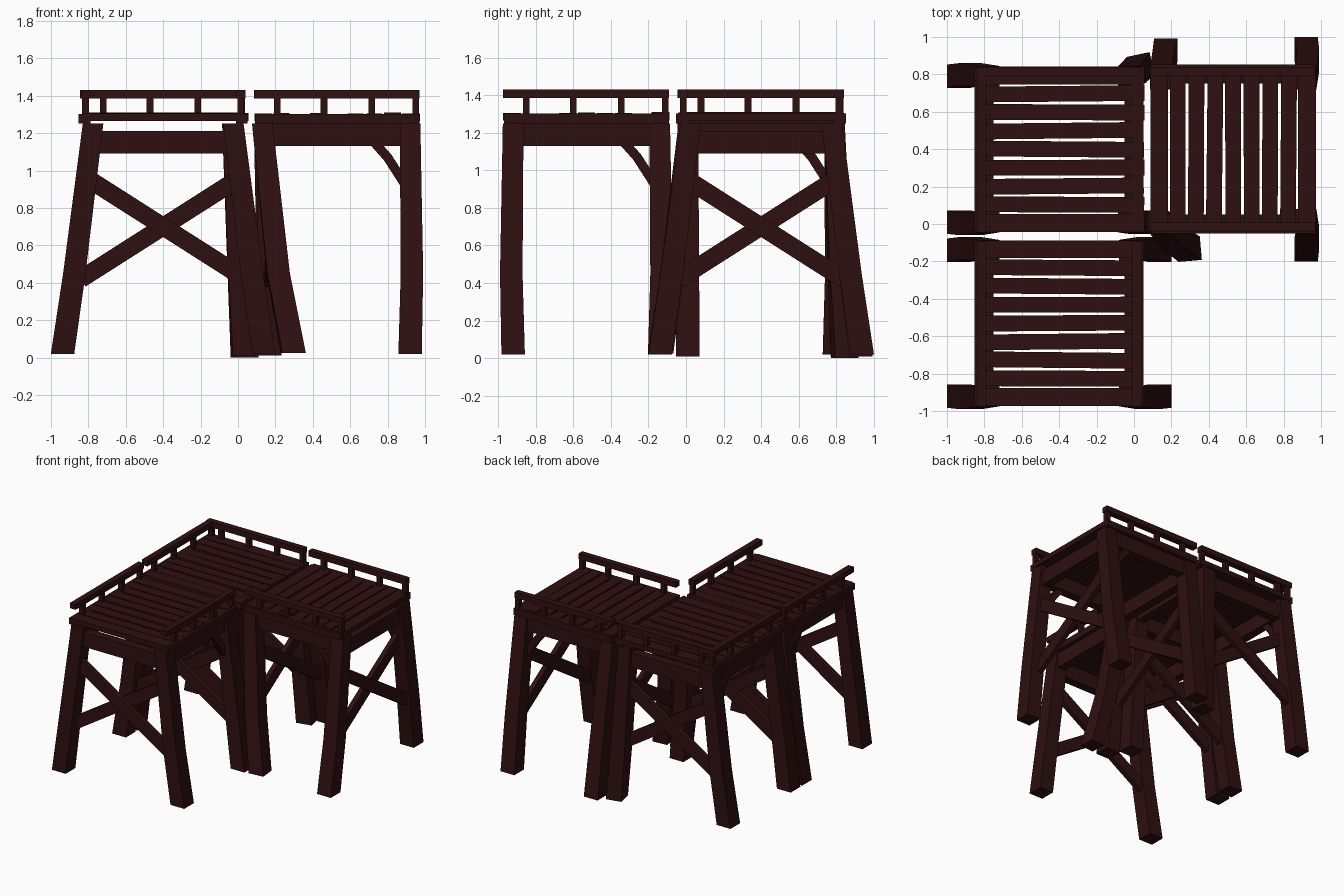
import bpy, bmesh, math, random
from mathutils import Matrix, Vector

if "Cube" in bpy.data.objects:
    bpy.data.objects.remove(bpy.data.objects["Cube"])

random.seed(4)
mat = bpy.data.materials.new("dark_red_wood")
mat.diffuse_color = (0.028, 0.005, 0.005, 1)
mat.use_nodes = True
mat.node_tree.nodes["Principled BSDF"].inputs["Base Color"].default_value = mat.diffuse_color


def prism(name, rings, M):
    """Flat-faced timber lofted through four-cornered rings."""
    bm = bmesh.new()
    vs = [[bm.verts.new(M @ Vector(p)) for p in r] for r in rings]
    for a, b in zip(vs, vs[1:]):
        for i in range(4):
            j = (i + 1) % 4
            bm.faces.new((a[i], a[j], b[j], b[i]))
    bm.faces.new(vs[0])
    bm.faces.new(vs[-1])
    bmesh.ops.recalc_face_normals(bm, faces=bm.faces)
    me = bpy.data.meshes.new(name)
    bm.to_mesh(me)
    bm.free()
    me.materials.append(mat)
    bpy.context.collection.objects.link(bpy.data.objects.new(name, me))


def square(x, y, z, s, turn=0):
    r = s / math.sqrt(2)
    return [(x + r * math.cos(a), y + r * math.sin(a), z)
            for a in (math.radians(turn + 45 + 90 * k) for k in range(4))]


def box(name, x, y, z, M, tilt=0):
    """Box from ranges, with an optional small turn about its own centre."""
    c = Vector(((x[0] + x[1]) / 2, (y[0] + y[1]) / 2, 0))
    R = M @ Matrix.Translation(c) @ Matrix.Rotation(tilt, 4, 'Z') @ Matrix.Translation(-c)
    prism(name, [[(x[0], y[0], h), (x[1], y[0], h), (x[1], y[1], h), (x[0], y[1], h)]
                 for h in z], R)


def strip(name, pts, width, thick, axis, at, M):
    """Board following (u, z) points in a vertical plane; axis is its thin direction."""
    rings = []
    for i, p in enumerate(pts):
        a, b = Vector(pts[max(i - 1, 0)]), Vector(pts[min(i + 1, len(pts) - 1)])
        d = (b - a).normalized()
        n = Vector((-d.y, d.x)) * width / 2
        ring = []
        for s, t in ((1, 1), (1, -1), (-1, -1), (-1, 1)):
            q, o = Vector(p) + n * s, at + t * thick / 2
            ring.append((q.x, o, q.y) if axis == 'y' else (o, q.x, q.y))
        rings.append(ring)
    prism(name, rings, M)


def railing(side, M):
    x = 0.415 * side
    box("railing", (x - .025, x + .025), (-.445, .44), (1.385, 1.43), M)
    for y in (-.32, -.07, .185, .42):
        box("railing_post", (x - .018, x + .018), (y - .018, y + .018), (1.28, 1.39), M)


def module(cx, cy, angle, special, right_edge=.42):
    M = Matrix.Translation((cx, cy, 0)) @ Matrix.Rotation(math.radians(angle), 4, 'Z')
    # Bent, splayed legs: (x, y, twist) at top, middle and foot
    for sx in (-1, 1):
        for sy in (-1, 1):
            top, mid, foot, turn, z0 = special.get((sx, sy), (
                (sx * .375, sy * .39), (sx * .475, sy * .40), (sx * .538, sy * .39), 0, .02))
            prism("leg", [square(*foot, z0, .125, turn), square(*mid, .45, .12, turn / 2),
                          square(*top, 1.25, .11)], M)
    # Side stringers, edge boards and curved corner braces
    for sx in (-1, 1):
        x = sx * .385
        box("stringer", (x - .035, x + .035), (-.42, .42), (1.13, 1.25), M)
        e = sx * .42
        box("edge_board", (e - .032, e + .032), (-.44, .44), (1.25, 1.302), M)
        strip("corner_brace", [(.19, 1.16), (.27, 1.07), (.36, .93)], .05, .05, 'x', sx * .39, M)
    # End beams and crossed braces
    for sy in (-1, 1):
        y = sy * .39
        box("end_beam", (-.40, .40), (y - .035, y + .035), (1.09, 1.21), M)
        for k, s in enumerate((-1, 1)):
            strip("cross_brace", [(-.44 * s, .42), (.40 * s, .955)], .095, .04, 'y',
                  y + (k - .5) * .03, M)
    # Slightly uneven deck planks
    n = 9
    for i in range(n):
        y = -.395 + .79 * i / (n - 1)
        w = .042 if 0 < i < n - 1 else .048
        j = random.uniform(-.008, .008) if right_edge > .42 else 0
        box("deck_plank", (-.43, right_edge + .01 + j), (y - w, y + w),
            (1.265, 1.302 + random.uniform(0, .008)), M,
            random.uniform(-.012, .012) if 0 < i < n - 1 else 0)
    return M


# Front module
M = module(-.4, -.53, 0, {})
railing(-1, M)
railing(1, M)

# Corner module with upright inner legs
M = module(-.4, .4, 0, {
    (1, 1): ((.37, .39), (.41, .42), (.435, .445), 12, 0),
    (1, -1): ((.37, -.39), (.41, -.39), (.435, -.39), 0, .01)}, right_edge=.44)
railing(-1, M)
railing(-1, Matrix.Translation((-.4, .4, 0)) @ Matrix.Rotation(-math.pi / 2, 4, 'Z'))

# Right module, turned a quarter, with one strongly bent leg
M = module(.53, .4, -90, {
    (1, -1): ((.385, -.40), (.475, -.315), (.535, -.235), 5, .025),
    (-1, -1): ((-.375, -.39), (-.475, -.37), (-.53, -.36), 0, .01)})
railing(-1, M)
railing(1, M)
